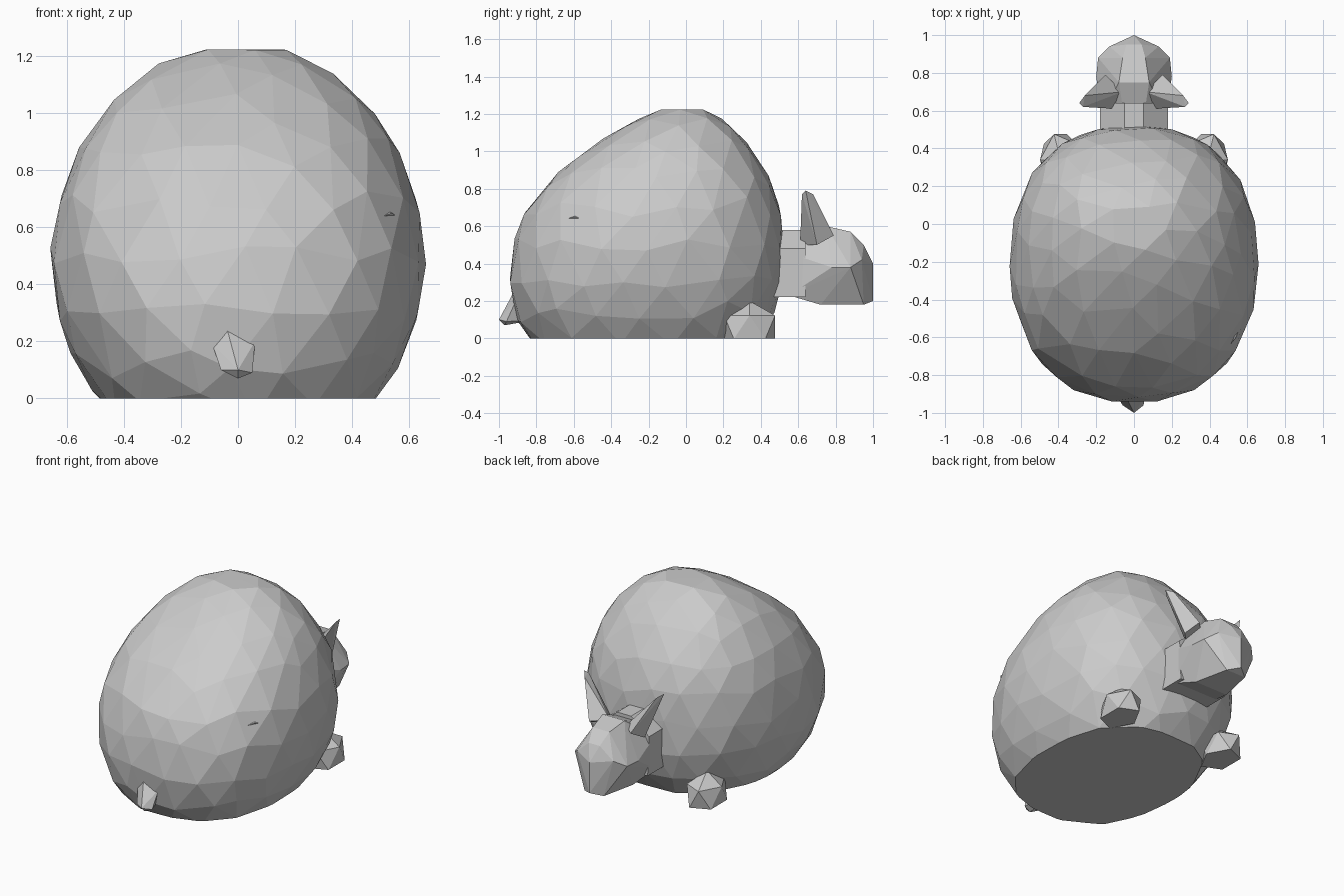
import bpy
import bmesh
import random
from mathutils import Vector

random.seed(4)
if "Cube" in bpy.data.objects:
    bpy.data.objects.remove(bpy.data.objects["Cube"])

# One flat colour for the whole animal
shade = (0.6, 0.6, 0.6, 1)
grey = bpy.data.materials.new("soft grey")
grey.use_nodes = True
grey.diffuse_color = shade
grey.node_tree.nodes["Principled BSDF"].inputs["Base Color"].default_value = shade


def finish(bm, name):
    """Turn a bmesh into a flat shaded object."""
    bmesh.ops.recalc_face_normals(bm, faces=bm.faces)
    mesh = bpy.data.meshes.new(name)
    bm.to_mesh(mesh)
    bm.free()
    mesh.materials.append(grey)
    part = bpy.data.objects.new(name, mesh)
    bpy.context.collection.objects.link(part)


def hull(name, points):
    """Faceted solid wrapped around a few points."""
    bm = bmesh.new()
    for point in points:
        bm.verts.new(point)
    bmesh.ops.convex_hull(bm, input=bm.verts)
    loose = [vert for vert in bm.verts if not vert.link_faces]
    bmesh.ops.delete(bm, geom=loose, context='VERTS')
    finish(bm, name)


def grounded_ball(name, detail, shape):
    """Faceted ball, reshaped by a rule and cut flat at the ground."""
    bm = bmesh.new()
    bmesh.ops.create_icosphere(bm, subdivisions=detail, radius=1)
    for vert in bm.verts:
        vert.co = shape(vert.co.copy())
    cut = bmesh.ops.bisect_plane(
        bm, geom=bm.verts[:] + bm.edges[:] + bm.faces[:],
        plane_co=(0, 0, 0), plane_no=(0, 0, -1), clear_outer=True)
    rim = [item for item in cut["geom_cut"] if isinstance(item, bmesh.types.BMEdge)]
    bmesh.ops.edgeloop_fill(bm, edges=rim)
    finish(bm, name)


def mirrored(points):
    return [(side * x, y, z) for x, y, z in points for side in (1, -1)]


def body_shape(d):
    """Egg with a crown pushed forward, a sloping rump and full flanks."""
    wobble = Vector([random.uniform(-0.05, 0.05) for axis in range(3)])
    d = (d + wobble).normalized()
    rise, sink = max(d.z, 0), max(-d.z, 0)
    depth = 0.72 * (1 - 0.35 * rise ** 2 + 0.22 * sink)
    middle = 0.2 * rise ** 1.5 - 0.2 - 0.05 * sink
    around = d.xy.normalized()
    full = 1 + 0.2 * (around.x * around.y) ** 2
    return Vector((0.66 * full * d.x * (1 - 0.04 * rise),
                   middle + depth * full * d.y,
                   0.5 + 0.75 * min(d.z, 0.965)))


grounded_ball("body", 3, body_shape)

# Small fold on the left flank
hull("flank_fold", [(0.46, -0.7, 0.62), (0.54, -0.6, 0.65),
                    (0.62, -0.4, 0.6), (0.45, -0.5, 0.55), (0.45, -0.5, 0.7)])

# Stubby tail, rooted in the rump
hull("tail", [(-0.09, -0.91, 0.19), (-0.04, -0.92, 0.25), (0.06, -0.91, 0.2),
              (-0.06, -0.96, 0.1), (0, -0.97, 0.07), (0.05, -0.96, 0.09),
              (0, -1, 0.1), (0, -0.8, 0.1), (0, -0.8, 0.2)])

# Neck, narrower along the top
hull("neck", mirrored([(width, y, z) for y in (0.45, 0.64)
                       for width, z in ((0.17, 0.22), (0.18, 0.48), (0.05, 0.58))]))

# Head with broad cheeks, a ridged muzzle and a flat jaw
hull("head", mirrored([(0.17, 0.57, 0.45), (0.06, 0.62, 0.55), (0.08, 0.75, 0.6),
                       (0.06, 0.88, 0.57), (0.2, 0.78, 0.38), (0.19, 0.88, 0.38),
                       (0.13, 0.94, 0.42), (0.04, 0.95, 0.5), (0, 1, 0.4),
                       (0, 1, 0.2), (0.07, 0.95, 0.18), (0.12, 0.72, 0.18),
                       (0.16, 0.55, 0.23)]))

for side, word in ((1, "left"), (-1, "right")):
    # Ears leaning outward from the back of the head
    hull(word + "_ear", [(side * x, y, z) for x, y, z in (
        (0.27, 0.62, 0.77), (0.26, 0.68, 0.77), (0.29, 0.64, 0.79),
        (0.06, 0.7, 0.55), (0.15, 0.79, 0.55), (0.1, 0.61, 0.5), (0.19, 0.7, 0.5))])

    # Front paws
    grounded_ball(word + "_paw", 1, lambda d: Vector((
        side * (0.39 + 0.12 * d.x), 0.34 + 0.16 * d.y, 0.06 + 0.14 * d.z)))
